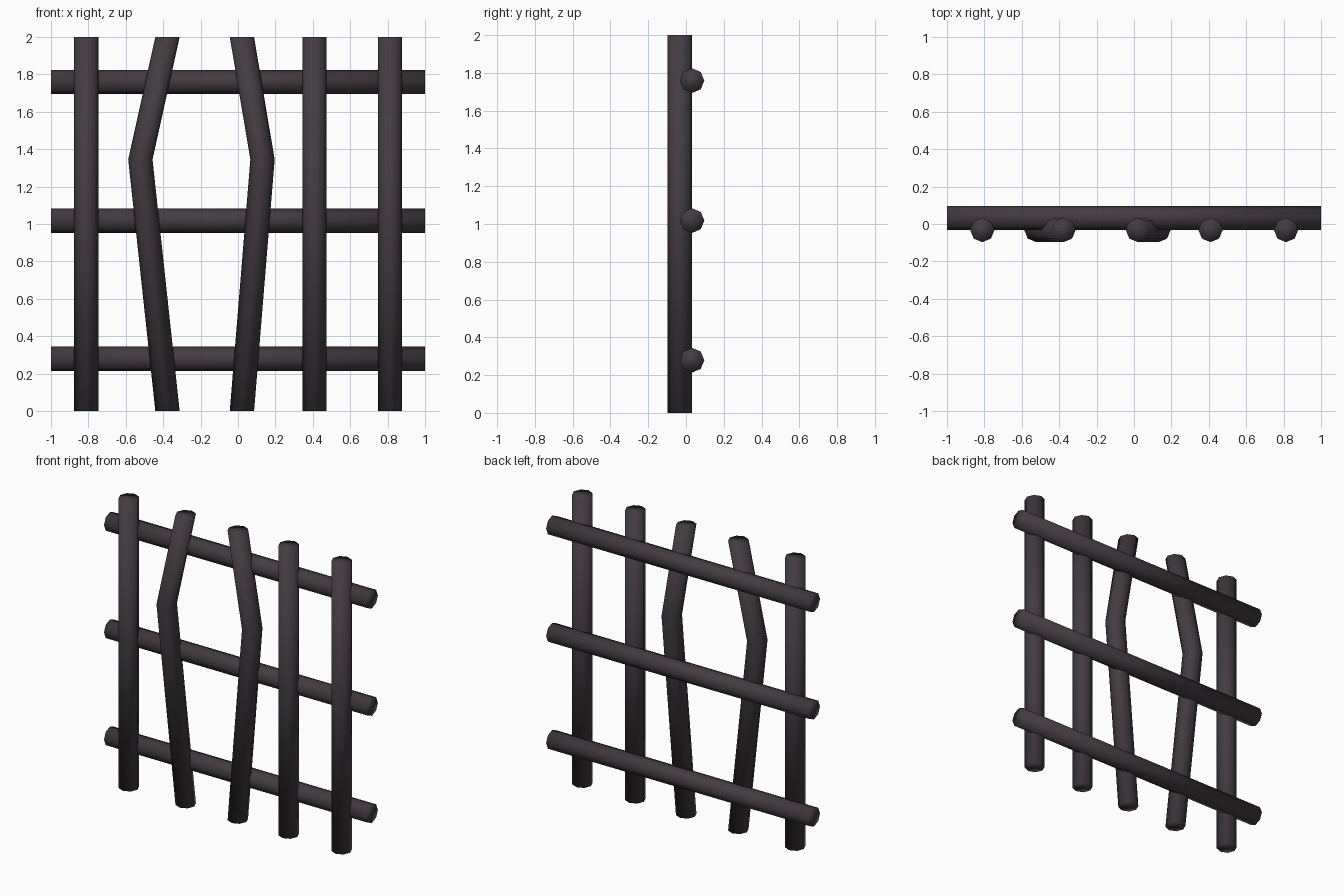
import bpy, bmesh, math
from mathutils import Vector

if "Cube" in bpy.data.objects:
    bpy.data.objects.remove(bpy.data.objects["Cube"])

R = 0.065      # bar radius
OFF = 0.032    # front/back offset of the two bar layers

iron = bpy.data.materials.new("dark iron")
iron.diffuse_color = (0.056, 0.044, 0.052, 1)
iron.use_nodes = True
iron.node_tree.nodes["Principled BSDF"].inputs["Base Color"].default_value = iron.diffuse_color


def bar(name, path, axis):
    """Eight-sided bar through path points; sections stay square to the axis."""
    bm = bmesh.new()
    rings = []
    for p in path:
        ring = []
        for i in range(8):
            a = i * math.pi / 4
            c, s = R * math.cos(a), R * math.sin(a)
            d = Vector((c, s, 0)) if axis == "z" else Vector((0, c, s))
            ring.append(bm.verts.new(Vector(p) + d))
        rings.append(ring)
    for a, b in zip(rings, rings[1:]):
        for i in range(8):
            j = (i + 1) % 8
            bm.faces.new((a[i], a[j], b[j], b[i]))
    bm.faces.new(rings[0][::-1])
    bm.faces.new(rings[-1])
    bmesh.ops.recalc_face_normals(bm, faces=bm.faces)
    for f in bm.faces:
        f.smooth = True
    me = bpy.data.meshes.new(name)
    bm.to_mesh(me)
    bm.free()
    me.materials.append(iron)
    ob = bpy.data.objects.new(name, me)
    bpy.context.collection.objects.link(ob)


# Straight upright bars
for n, x in enumerate((-0.811, 0.409, 0.813)):
    bar(f"upright_bar_{n + 1}", [(x, -OFF, 0), (x, -OFF, 2)], "z")

# Pried-apart upright bars: end x, bend x
for n, (x, bx) in enumerate(((-0.377, -0.522), (0.021, 0.131))):
    bar(f"bent_bar_{n + 1}", [(x, -OFF, 0), (bx, -OFF, 1.345), (x, -OFF, 2)], "z")

# Cross bars behind the uprights
for n, z in enumerate((0.279, 1.018, 1.759)):
    bar(f"cross_bar_{n + 1}", [(-1, OFF, z), (1, OFF, z)], "x")
